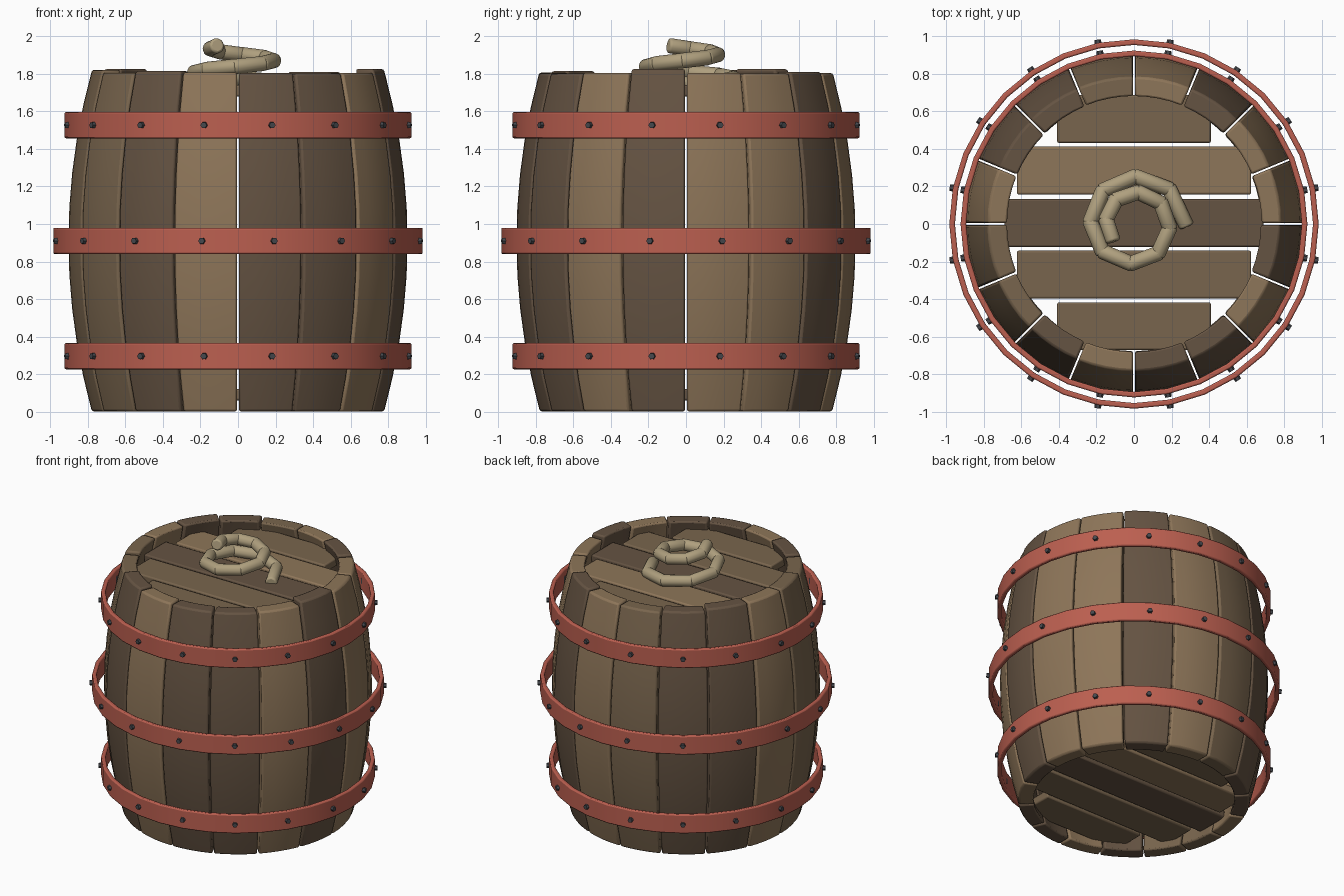
import bpy, bmesh, math, random
from mathutils import Vector, Matrix

if "Cube" in bpy.data.objects:
    bpy.data.objects.remove(bpy.data.objects["Cube"])

random.seed(4)
N = 16                      # staves and rivets per hoop
MID = 0.91                  # half height of the barrel


def material(name, r, g, b):
    m = bpy.data.materials.new(name)
    m.diffuse_color = (r, g, b, 1)
    m.use_nodes = True
    m.node_tree.nodes["Principled BSDF"].inputs["Base Color"].default_value = m.diffuse_color
    return m


LIGHT = material("light_wood", 0.27, 0.18, 0.10)
MEDIUM = material("medium_wood", 0.19, 0.13, 0.075)
DARK = material("dark_wood", 0.13, 0.087, 0.055)
RED = material("red_hoop", 0.50, 0.115, 0.08)
IRON = material("iron", 0.06, 0.065, 0.075)
ROPE = material("rope", 0.43, 0.35, 0.21)


def finish(name, bm, mat, bevel=0.0, angle=40):
    bmesh.ops.recalc_face_normals(bm, faces=bm.faces)
    me = bpy.data.meshes.new(name)
    bm.to_mesh(me)
    bm.free()
    me.materials.append(mat)
    ob = bpy.data.objects.new(name, me)
    bpy.context.collection.objects.link(ob)
    if bevel:
        mod = ob.modifiers.new("bevel", 'BEVEL')
        mod.width, mod.segments = bevel, 2
        mod.limit_method, mod.angle_limit = 'ANGLE', math.radians(40)
    bpy.ops.object.select_all(action='DESELECT')
    ob.select_set(True)
    bpy.context.view_layer.objects.active = ob
    bpy.ops.object.shade_smooth_by_angle(angle=math.radians(angle))
    return ob


def barrel_radius(z):
    return 0.905 - 0.125 * ((z - MID) / MID) ** 2


def stave(k, mat, height):
    # closed cross-section swept up the bulging profile
    bm = bmesh.new()
    rows, cols, thick, gap = 10, 4, 0.105, 0.005
    rings = []
    for i in range(rows + 1):
        z = height * i / rows
        ring = []
        for r, order in ((barrel_radius(z), range(cols + 1)),
                         (barrel_radius(z) - thick, range(cols, -1, -1))):
            g = gap / r
            for j in order:
                a = math.tau * k / N + g + (math.tau / N - 2 * g) * j / cols
                ring.append(bm.verts.new((r * math.cos(a), r * math.sin(a), z)))
        rings.append(ring)
    n = len(rings[0])
    for a, b in zip(rings, rings[1:]):
        for j in range(n):
            bm.faces.new((a[j], a[(j + 1) % n], b[(j + 1) % n], b[j]))
    bm.faces.new(rings[0])
    bm.faces.new(rings[-1])
    finish(f"stave_{k + 1}", bm, mat, 0.012)


# Staves of uneven height and tone
tones = "LLDLMDDLMMDLDDLD"
for k, t in enumerate(tones):
    stave(k, {'L': LIGHT, 'M': MEDIUM, 'D': DARK}[t], random.uniform(1.80, 1.828))


def hoop(name, radius, z, h=0.14, t=0.03, sides=32):
    bm = bmesh.new()
    profile = [(radius, z - h / 2), (radius, z + h / 2),
               (radius - t, z + h / 2), (radius - t, z - h / 2)]
    rings = []
    for i in range(sides):
        a = math.tau * i / sides
        rings.append([bm.verts.new((r * math.cos(a), r * math.sin(a), zz)) for r, zz in profile])
    for i in range(sides):
        a, b = rings[i], rings[(i + 1) % sides]
        for j in range(4):
            bm.faces.new((a[j], b[j], b[(j + 1) % 4], a[(j + 1) % 4]))
    finish(name, bm, RED, 0.008)


def rivets(name, radius, z):
    bm = bmesh.new()
    for i in range(N):
        a = math.tau * (i + 0.5) / N
        m = (Matrix.Rotation(a, 4, 'Z') @ Matrix.Translation((radius - 0.007, 0, z))
             @ Matrix.Rotation(math.pi / 2, 4, 'Y'))
        bmesh.ops.create_cone(bm, cap_ends=True, segments=6, radius1=0.022,
                              radius2=0.017, depth=0.048, matrix=m)
    finish(name, bm, IRON, angle=20)


# Iron-studded hoops
for label, r, z in (("lower", 0.925, 0.295), ("middle", 0.985, 0.91), ("upper", 0.925, 1.527)):
    hoop(f"{label}_hoop", r, z)
    rivets(f"{label}_rivets", r, z)

# Lid and base, five planks each
planks = [(-0.545, 0.41, MEDIUM), (-0.27, 0.625, MEDIUM), (0.005, 0.69, DARK),
          (0.285, 0.625, LIGHT), (0.56, 0.41, MEDIUM)]
for label, z in (("lid", 1.71), ("base", 0.09)):
    for i, (y, half, mat) in enumerate(planks):
        bm = bmesh.new()
        bmesh.ops.create_cube(bm, size=1, matrix=Matrix.Translation((0, y, z))
                              @ Matrix.Diagonal((2 * half, 0.255, 0.06, 1)))
        finish(f"{label}_plank_{i + 1}", bm, mat, 0.01)

# Coiled rope made of short straight lengths
STEPS, TURN = 13, math.radians(575)
path = []
for i in range(STEPS + 1):
    t = i / STEPS
    r = 0.275 - 0.135 * t
    path.append(Vector((r * math.cos(TURN * t), r * math.sin(TURN * t), 1.745 + 0.205 * t)))
bm = bmesh.new()
for a, b in zip(path, path[1:]):
    d = b - a
    m = Matrix.Translation((a + b) / 2) @ d.to_track_quat('Z', 'Y').to_matrix().to_4x4()
    bmesh.ops.create_cone(bm, cap_ends=True, segments=8, radius1=0.043, radius2=0.043,
                          depth=d.length + 0.03, matrix=m)
finish("rope_coil", bm, ROPE, 0.012, 50)
